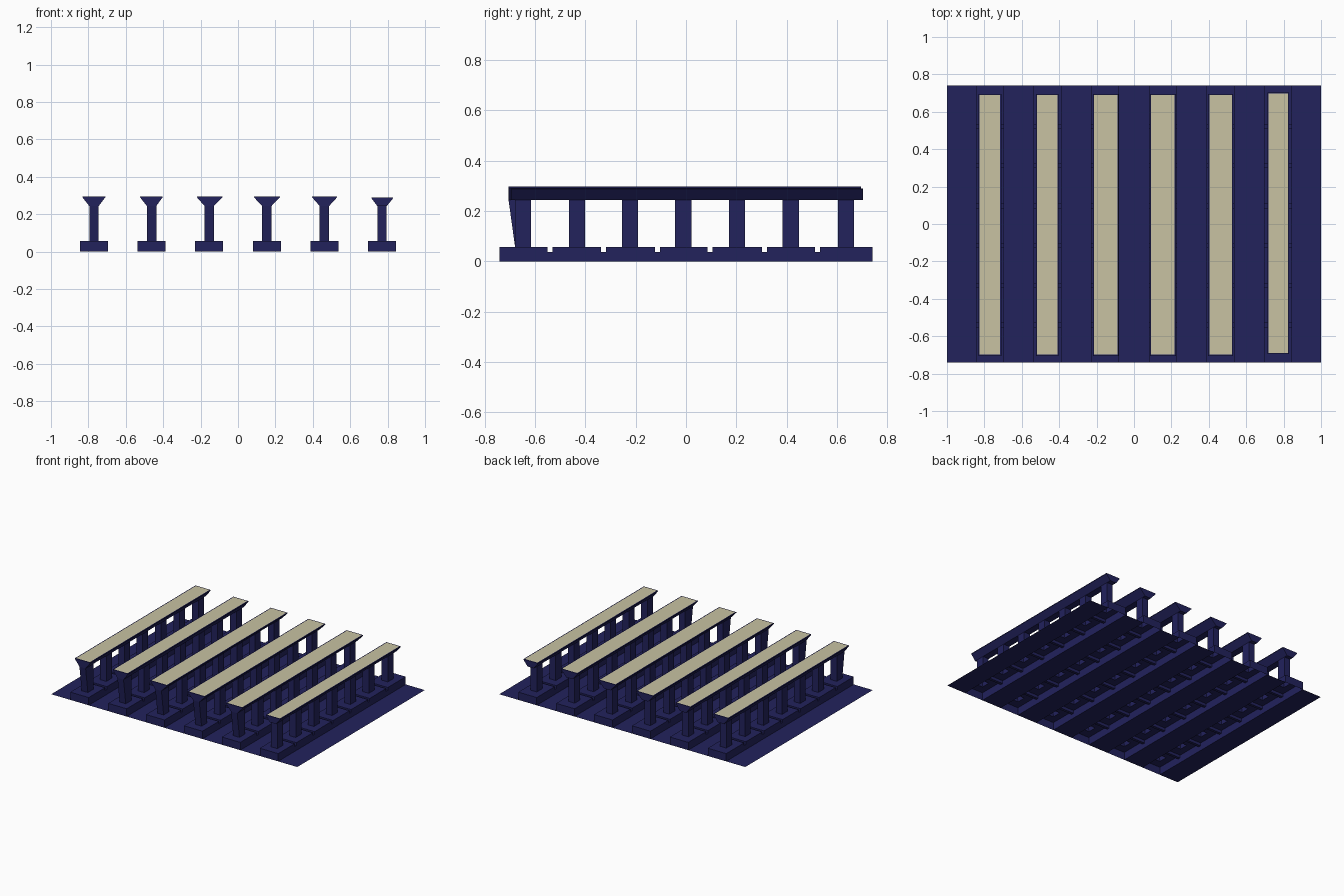
import bpy, bmesh

if "Cube" in bpy.data.objects:
    bpy.data.objects.remove(bpy.data.objects["Cube"])

def material(name, rgb):
    m = bpy.data.materials.new(name)
    m.diffuse_color = (*rgb, 1)
    m.use_nodes = True
    m.node_tree.nodes["Principled BSDF"].inputs["Base Color"].default_value = m.diffuse_color
    return m

NAVY = material("navy blue", (0.016, 0.016, 0.108))
CREAM = material("cream", (0.58, 0.54, 0.36))

HALF_Y = 0.74
BASE_W, BASE_Z, NOTCH_Z = 0.075, 0.057, 0.036
POST_W, POST_Z = 0.025, 0.244
POSTS = [-0.647, -0.433, -0.222, -0.011, 0.202, 0.416, 0.636]
NOTCHES = [-0.54, -0.328, -0.113, 0.096, 0.312, 0.522]
POST_D, NOTCH_D = 0.032, 0.010
# row: centre x, top left, top right, front y, back y, top z
ROWS = [(-0.770, -0.832, -0.709, -0.705, 0.695, 0.296),
        (-0.462, -0.524, -0.403, -0.705, 0.695, 0.296),
        (-0.154, -0.220, -0.083, -0.705, 0.695, 0.296),
        (0.154, 0.085, 0.224, -0.705, 0.695, 0.296),
        (0.462, 0.396, 0.530, -0.705, 0.695, 0.296),
        (0.770, 0.714, 0.829, -0.695, 0.703, 0.290)]

def quad(bm, *pts):
    return bm.faces.new([bm.verts.new(p) for p in pts])

def finish(bm, name, mats=(NAVY,), recalc=True):
    bmesh.ops.remove_doubles(bm, verts=bm.verts, dist=1e-5)
    if recalc:
        bmesh.ops.recalc_face_normals(bm, faces=bm.faces)
    me = bpy.data.meshes.new(name)
    bm.to_mesh(me)
    bm.free()
    for m in mats:
        me.materials.append(m)
    ob = bpy.data.objects.new(name, me)
    bpy.context.collection.objects.link(ob)
    return ob

def base(cx):
    """Hollow notched plinth, open below and open under each post."""
    bm = bmesh.new()
    path = [(-HALF_Y, 0), (-HALF_Y, BASE_Z)]
    for i, p in enumerate(POSTS):
        path += [(p - POST_D, BASE_Z), (p + POST_D, BASE_Z)]
        if i < len(NOTCHES):
            a, b = NOTCHES[i] - NOTCH_D, NOTCHES[i] + NOTCH_D
            path += [(a, BASE_Z), (a, NOTCH_Z), (b, NOTCH_Z), (b, BASE_Z)]
    path += [(HALF_Y, BASE_Z), (HALF_Y, 0)]
    cols = [cx - BASE_W, cx - POST_W, cx + POST_W, cx + BASE_W]
    for (y0, z0), (y1, z1) in zip(path, path[1:]):
        under_post = any(abs((y0 + y1) / 2 - p) < 1e-4 for p in POSTS)
        for k in range(3):
            if not (k == 1 and under_post):
                a, b = cols[k], cols[k + 1]
                quad(bm, (a, y0, z0), (b, y0, z0), (b, y1, z1), (a, y1, z1))
        if y1 > y0:
            for x in (cols[0], cols[3]):
                quad(bm, (x, y0, 0), (x, y1, 0), (x, y1, z1), (x, y0, z0))
    return finish(bm, "row_base")

def posts(cx, lean_to):
    """Row of square tubes; the front one may lean out to the beam end."""
    bm = bmesh.new()
    for i, p in enumerate(POSTS):
        y0, y1 = p - POST_D, p + POST_D
        t0 = lean_to if i == 0 and lean_to else y0
        sides = [(-POST_W, y0, t0), (POST_W, y0, t0), (POST_W, y1, y1), (-POST_W, y1, y1)]
        for (xa, ba, ta), (xb, bb, tb) in zip(sides, sides[1:] + sides[:1]):
            quad(bm, (cx + xa, ba, BASE_Z), (cx + xb, bb, BASE_Z),
                 (cx + xb, tb, POST_Z), (cx + xa, ta, POST_Z))
    return finish(bm, "row_posts")

def beam(cx, x0, x1, y0, y1, z):
    """Flared beam with a cream panel inset in its top face."""
    bm = bmesh.new()
    lo = [(cx - POST_W, POST_Z), (cx + POST_W, POST_Z)]
    prof = lo + [(x1, z - 0.005), (x1, z), (x0, z), (x0, z - 0.005)]
    end = bm.faces.new([bm.verts.new((x, y0, h)) for x, h in prof])
    ext = bmesh.ops.extrude_face_region(bm, geom=[end], use_keep_orig=True)
    for v in [g for g in ext["geom"] if isinstance(g, bmesh.types.BMVert)]:
        v.co.y = y1
    bmesh.ops.recalc_face_normals(bm, faces=bm.faces)
    top = max(bm.faces, key=lambda f: f.calc_center_median().z)
    bmesh.ops.inset_region(bm, faces=[top], thickness=0.009)
    top.material_index = 1
    return finish(bm, "row_beam", (NAVY, CREAM))

for cx, x0, x1, y0, y1, z in ROWS:
    base(cx)
    posts(cx, y0 if cx < 0.7 else None)
    beam(cx, x0, x1, y0, y1, z)

# floor strips between the hollow bases
bm = bmesh.new()
edges = [-1] + [r[0] + s * BASE_W for r in ROWS for s in (-1, 1)] + [1]
for a, b in zip(edges[::2], edges[1::2]):
    quad(bm, (a, -HALF_Y, 0), (b, -HALF_Y, 0), (b, HALF_Y, 0), (a, HALF_Y, 0))
finish(bm, "floor_strips", recalc=False)
